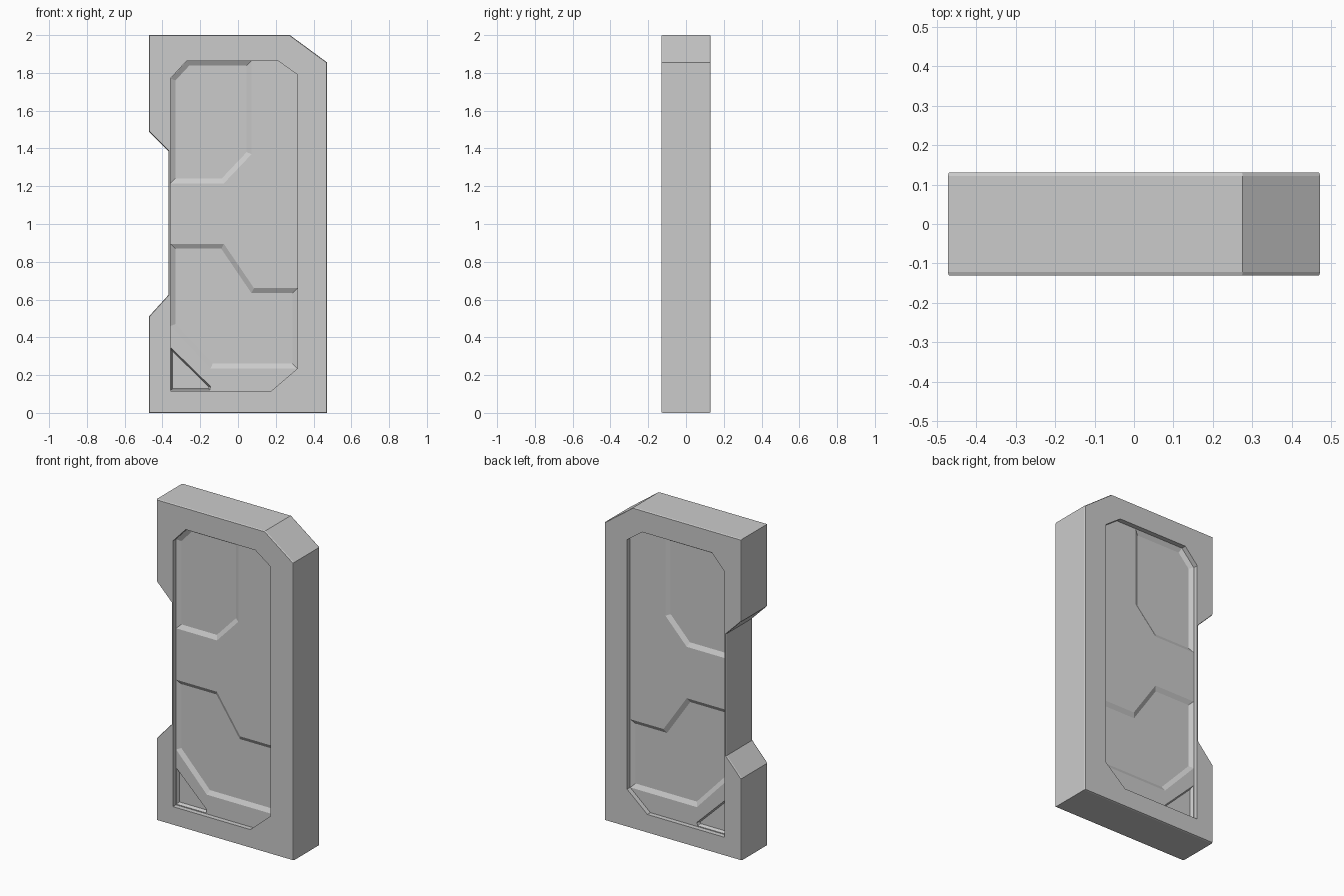
import bpy, bmesh
from mathutils import Vector

if "Cube" in bpy.data.objects:
    bpy.data.objects.remove(bpy.data.objects["Cube"])

HALF = 0.13      # half thickness of the frame
FACE = 0.10      # half thickness of the inner panel

OUTER = [(-0.472, 0), (0.472, 0), (0.472, 1.855), (0.275, 2), (-0.472, 2),
         (-0.472, 1.49), (-0.368, 1.385), (-0.368, 0.625), (-0.472, 0.51)]
OPENING = [(-0.358, 0.115), (0.175, 0.115), (0.315, 0.235), (0.315, 1.79),
           (0.21, 1.865), (-0.27, 1.865), (-0.358, 1.77)]
UPPER = [(-0.357, 1.215), (-0.075, 1.215), (0.072, 1.37), (0.072, 1.864),
         (-0.27, 1.864), (-0.357, 1.77)]
LOWER = [(-0.357, 0.46), (-0.145, 0.235), (0.314, 0.235), (0.314, 0.66),
         (0.085, 0.66), (-0.075, 0.895), (-0.357, 0.895)]
CORNER = [(-0.355, 0.12), (-0.15, 0.12), (-0.145, 0.14), (-0.355, 0.345)]


def inset(pts, d):
    """Offset a counter-clockwise outline inwards by d."""
    out = []
    n = len(pts)
    for i in range(n):
        a, b, c = (Vector(pts[(i + k) % n]) for k in (-1, 0, 1))
        u, v = (b - a).normalized(), (c - b).normalized()
        n1, n2 = Vector((-u.y, u.x)), Vector((-v.y, v.x))
        p = b + (n1 + n2) * d / (1 + n1.dot(n2))
        out.append((p.x, p.y))
    return out


def loft(name, layers):
    """Solid through outlines [(y, points), ...] with capped ends."""
    bm = bmesh.new()
    rings = [[bm.verts.new((x, y, z)) for x, z in pts] for y, pts in layers]
    for r, s in zip(rings, rings[1:]):
        for i in range(len(r)):
            j = (i + 1) % len(r)
            bm.faces.new((r[i], r[j], s[j], s[i]))
    bm.faces.new(rings[0])
    bm.faces.new(rings[-1])
    bmesh.ops.recalc_face_normals(bm, faces=bm.faces)
    me = bpy.data.meshes.new(name)
    bm.to_mesh(me)
    bm.free()
    ob = bpy.data.objects.new(name, me)
    bpy.context.collection.objects.link(ob)
    return ob


def cut(ob, cutter):
    cutter.hide_render = True
    mod = ob.modifiers.new("cut", 'BOOLEAN')
    mod.operation, mod.solver, mod.object = 'DIFFERENCE', 'EXACT', cutter
    bpy.context.view_layer.objects.active = ob
    bpy.ops.object.modifier_apply(modifier=mod.name)
    bpy.data.objects.remove(cutter)


# Outer frame with slightly eased front and back edges
small = inset(OUTER, 0.003)
frame = loft("door_frame", [(-HALF, small), (-HALF + 0.008, OUTER),
                            (HALF - 0.008, OUTER), (HALF, small)])
cut(frame, loft("opening_cutter", [(-0.2, OPENING), (0.2, OPENING)]))

# Inner panel with sloped recesses on both sides
panel = loft("door_panel", [(-FACE, OPENING), (FACE, OPENING)])
for side in (-1, 1):
    for pts, slope, depth in ((UPPER, 0.026, 0.015), (LOWER, 0.026, 0.015),
                              (CORNER, 0.008, 0.02)):
        cut(panel, loft("recess_cutter", [
            (side * (FACE + depth), inset(pts, -slope)),
            (side * (FACE - depth), inset(pts, slope))]))
